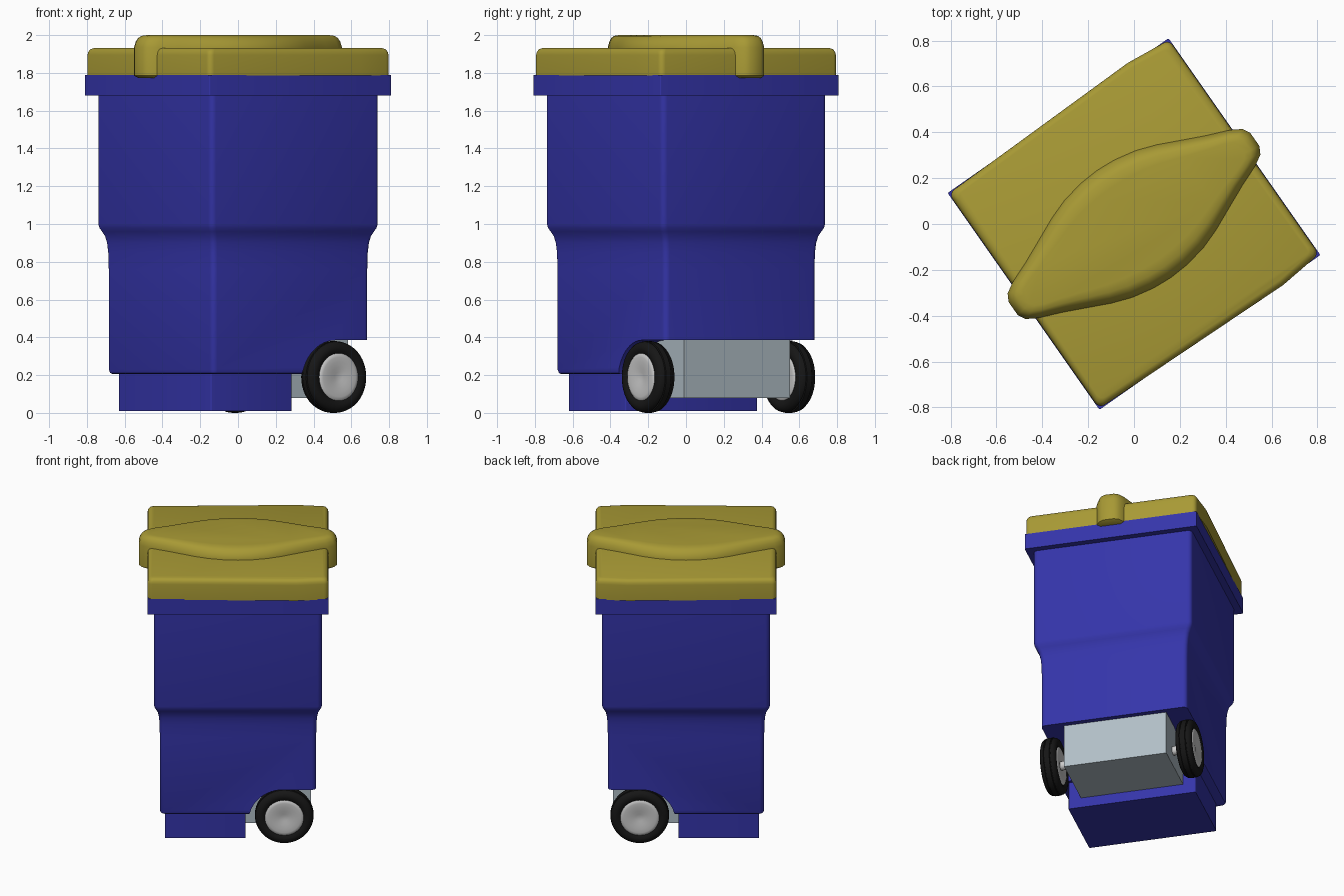
import bpy, bmesh
from math import sin, cos, pi, radians
from mathutils import Matrix

if "Cube" in bpy.data.objects:
    bpy.data.objects.remove(bpy.data.objects["Cube"])

TURN = Matrix.Rotation(radians(35), 4, 'Z')   # whole bin is turned on the ground


def mat(name, col):
    m = bpy.data.materials.new(name)
    m.diffuse_color = (*col, 1)
    m.use_nodes = True
    m.node_tree.nodes["Principled BSDF"].inputs["Base Color"].default_value = m.diffuse_color
    return m


BLUE = mat("blue_plastic", (0.035, 0.035, 0.40))
YELLOW = mat("yellow_plastic", (0.39, 0.32, 0.035))
RUBBER = mat("black_rubber", (0.008, 0.008, 0.008))
STEEL = mat("pale_steel", (0.44, 0.52, 0.57))


def loft(name, rings, material=None, angle=35):
    """Skin a stack of equal-length point rings and cap both ends."""
    bm = bmesh.new()
    vs = [[bm.verts.new(p) for p in r] for r in rings]
    n = len(rings[0])
    for a, b in zip(vs, vs[1:]):
        for i in range(n):
            j = (i + 1) % n
            bm.faces.new((a[i], a[j], b[j], b[i]))
    bm.faces.new(vs[0][::-1])
    bm.faces.new(vs[-1])
    bmesh.ops.recalc_face_normals(bm, faces=bm.faces)
    me = bpy.data.meshes.new(name)
    bm.to_mesh(me)
    bm.free()
    ob = bpy.data.objects.new(name, me)
    bpy.context.collection.objects.link(ob)
    ob.matrix_world = TURN
    if material:
        me.materials.append(material)
    smooth(ob, angle)
    return ob


def smooth(ob, angle=35):
    bpy.ops.object.select_all(action='DESELECT')
    ob.select_set(True)
    bpy.context.view_layer.objects.active = ob
    bpy.ops.object.shade_smooth_by_angle(angle=radians(angle))


def rrect(z, hu, hv, r=0.03, cu=0.0, bulge=0.0, seg=4):
    """Rounded rectangle ring; bulge pushes the long sides out a little."""
    pts = []
    for k, (sx, sy) in enumerate(((1, 1), (-1, 1), (-1, -1), (1, -1))):
        if bulge and k == 3:
            pts.append((cu + 0.38, -hv - bulge, z))
        for i in range(seg + 1):
            a = pi / 2 * (k + i / seg)
            pts.append((cu + sx * (hu - r) + r * cos(a), sy * (hv - r) + r * sin(a), z))
        if bulge and k == 0:
            pts.append((cu + 0.38, hv + bulge, z))
    return pts


def turned(name, profile, v, material, u=0.30, z=0.19, seg=48):
    """Round part on the axle direction, from (offset, radius) pairs."""
    return loft(name, [[(u + r * cos(2 * pi * i / seg), v + o, z + r * sin(2 * pi * i / seg))
                        for i in range(seg)] for o, r in profile], material)


# bin body: stepped shell, wider above the waist
shell = [(0.205, 0.492, 0.475), (0.212, 0.502, 0.485), (0.23, 0.507, 0.49), (0.76, 0.507, 0.49),
         (0.85, 0.509, 0.492), (0.90, 0.513, 0.497), (0.935, 0.52, 0.505), (0.96, 0.531, 0.518),
         (0.98, 0.541, 0.528), (1.00, 0.545, 0.532), (1.70, 0.545, 0.532)]
body = loft("body", [rrect(*s) for s in shell], BLUE)

# wheel arch cut across the full width
arch = [(0.29 + 0.22 * cos(radians(a)), 0.165 + 0.22 * sin(radians(a))) for a in range(174, 89, -7)]
arch += [(0.29, 0.385), (0.7, 0.385), (0.7, 0.0), (0.07, 0.0)]
cutter = loft("arch_cutter", [[(u, v, z) for u, z in arch] for v in (-0.7, 0.7)])
mod = body.modifiers.new("arch", 'BOOLEAN')
mod.operation = 'DIFFERENCE'
mod.solver = 'EXACT'
mod.object = cutter
bpy.context.view_layer.objects.active = body
bpy.ops.object.modifier_apply(modifier="arch")
bpy.data.objects.remove(cutter)
smooth(body)

# foot block and top rim
loft("foot", [rrect(z, 0.262, 0.427, 0.008, -0.212) for z in (0.01, 0.23)], BLUE)
loft("rim", [rrect(z, 0.588, 0.577, 0.006) for z in (1.68, 1.79)], BLUE)

# lid with a softened top edge
lid = [(1.785, 0), (1.895, 0), (1.912, 0.003), (1.925, 0.011), (1.932, 0.026)]
loft("lid", [rrect(z, 0.586 - i, 0.573 - i, 0.03, bulge=0.018) for z, i in lid], YELLOW)

# lens-shaped grip across the lid, ends hanging over the sides
quarter = [(0.643, 0.035), (0.625, 0.068), (0.58, 0.095), (0.48, 0.135), (0.376, 0.182),
           (0.28, 0.226), (0.19, 0.258), (0.09, 0.278), (0.0, 0.284)]
half = quarter + [(-u, v) for u, v in quarter[-2::-1]]
lens = half + [(u, -v) for u, v in half[::-1]]
steps = [(1.772, 0.96, 0.88), (1.785, 1, 1), (1.935, 1, 1), (1.965, 0.985, 0.95),
         (1.985, 0.965, 0.88), (1.996, 0.935, 0.80), (2.0, 0.89, 0.66)]
loft("lid_grip", [[(u * su, v * sv, z) for u, v in lens] for z, su, sv in steps], YELLOW, 50)

# axle housing and axle
loft("axle_housing", [[(u, v, z) for u, v in ((0.03, -0.343), (0.472, -0.343), (0.472, 0.343), (0.03, 0.343))]
                      for z in (0.08, 0.386)], STEEL)
turned("axle", [(-0.43, 0.03), (0.43, 0.03)], 0, None, seg=20)

# wheels: grooved tyre and dished hub, the same on both sides
side = [(0.040, 0.118), (0.047, 0.128), (0.054, 0.145), (0.054, 0.160), (0.047, 0.176), (0.036, 0.185),
        (0.024, 0.188), (0.022, 0.183), (0.018, 0.183), (0.016, 0.190)]
dish = [(0.030, 0.126), (0.045, 0.126), (0.051, 0.119), (0.053, 0.105), (0.052, 0.080),
        (0.049, 0.050), (0.044, 0.025), (0.042, 0.008)]
for label, v in (("left", -0.455), ("right", 0.455)):
    for part, prof, m in (("tyre", side, RUBBER), ("hub", dish[::-1], None)):
        full = [(-o, r) for o, r in prof] + prof[::-1]
        turned(f"{part}_{label}", full, v, m)
